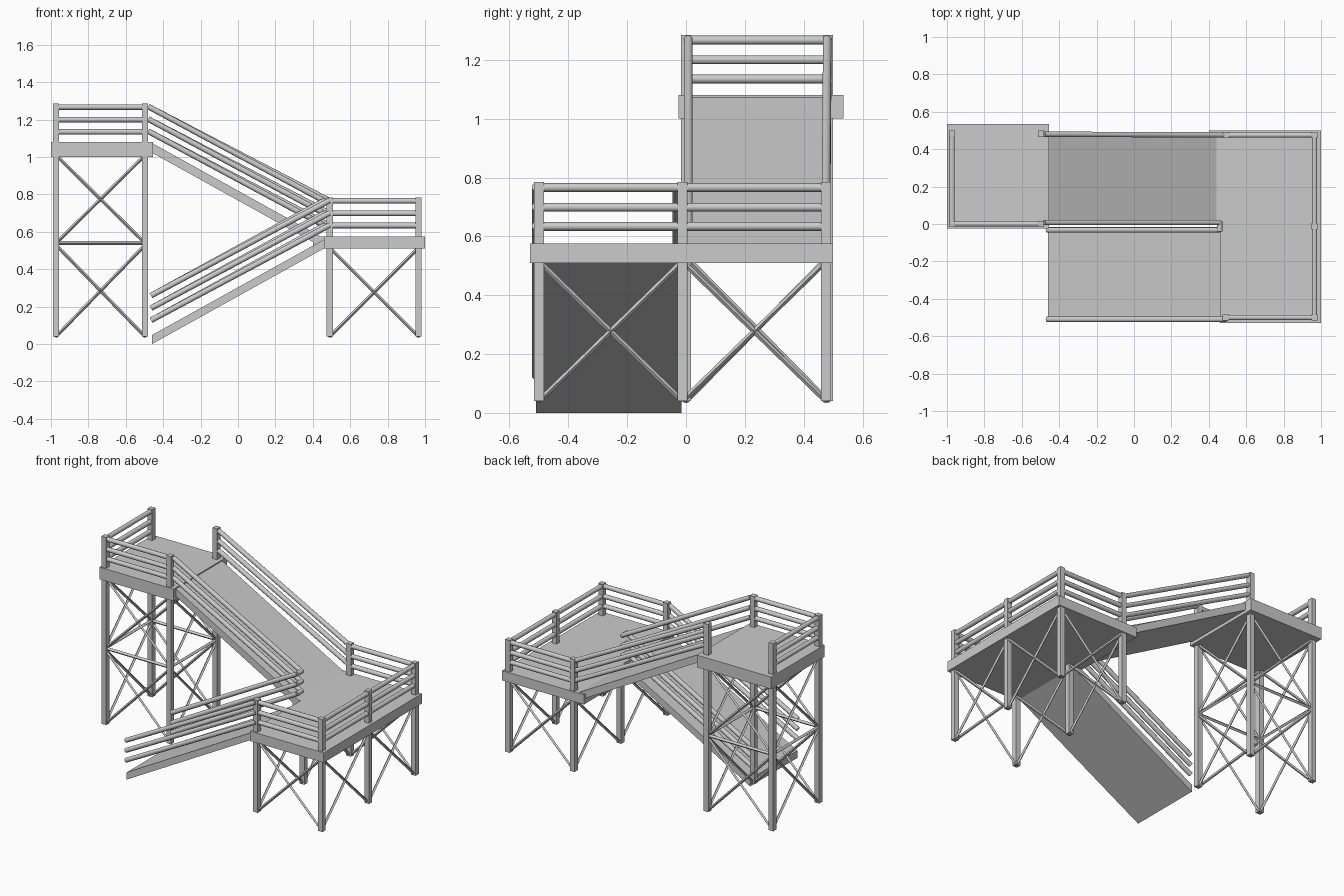
import bpy, bmesh
from mathutils import Vector

if "Cube" in bpy.data.objects:
    bpy.data.objects.remove(bpy.data.objects["Cube"])


def mesh_object(name, bm):
    bmesh.ops.recalc_face_normals(bm, faces=bm.faces[:])
    me = bpy.data.meshes.new(name)
    bm.to_mesh(me)
    bm.free()
    ob = bpy.data.objects.new(name, me)
    bpy.context.collection.objects.link(ob)
    return ob


def prism(name, pts, axis_dir):
    """Extrude a flat outline along a vector."""
    bm = bmesh.new()
    face = bm.faces.new([bm.verts.new(p) for p in pts])
    ext = bmesh.ops.extrude_face_region(bm, geom=[face])
    verts = [g for g in ext["geom"] if isinstance(g, bmesh.types.BMVert)]
    bmesh.ops.translate(bm, verts=verts, vec=axis_dir)
    return mesh_object(name, bm)


def post(name, x, y, z0, z1, w=0.034):
    h = w / 2
    return prism(name, [(x - h, y - h, z0), (x + h, y - h, z0),
                        (x + h, y + h, z0), (x - h, y + h, z0)], (0, 0, z1 - z0))


def bar(name, a, b, r, sides):
    """Straight round or square bar between two points."""
    a, b = Vector(a), Vector(b)
    d = b - a
    bm = bmesh.new()
    bmesh.ops.create_cone(bm, cap_ends=True, segments=sides, radius1=r, radius2=r, depth=d.length)
    ob = mesh_object(name, bm)
    ob.rotation_mode = 'QUATERNION'
    ob.rotation_quaternion = d.to_track_quat('Z', 'Y')
    ob.location = (a + b) / 2
    if sides > 4:
        for p in ob.data.polygons:
            p.use_smooth = len(p.vertices) == 4
    return ob


def rails(name, a, b, za, zb):
    for dz in (0.0, 0.065, 0.132):
        bar(name, (*a, za + dz), (*b, zb + dz), 0.015, 10)


def cross(name, a, b, z0, z1):
    bar(name, (*a, z0), (*b, z1), 0.009, 4)
    bar(name, (*a, z1), (*b, z0), 0.009, 4)


def ramp(name, xa, za, xb, zb, t, y0, y1):
    prism(name, [(xa, y0, za), (xb, y0, zb), (xb, y0, zb - t), (xa, y0, za - t)], (0, y1 - y0, 0))


# Decks
prism("upper_deck", [(-1, -0.025, 1.0), (-0.455, -0.025, 1.0), (-0.455, 0.535, 1.0),
                     (-1, 0.535, 1.0)], (0, 0, 0.08))
prism("lower_deck", [(0.46, -0.53, 0.51), (1, -0.53, 0.51), (1, 0.5, 0.51), (0.40, 0.5, 0.51),
                     (0.40, 0.0, 0.51), (0.46, 0.0, 0.51)], (0, 0, 0.065))

# Ramps
ramp("upper_ramp", -0.46, 1.075, 0.46, 0.565, 0.052, 0.0, 0.485)
ramp("lower_ramp", -0.46, 0.048, 0.465, 0.562, 0.048, -0.51, -0.015)

# Upper tower: posts, mid ties and two tiers of cross braces
XL, XR, YF, YB = -0.973, -0.497, 0.0, 0.483
tower = [(XL, YF), (XR, YF), (XR, YB), (XL, YB)]
for i, p in enumerate(tower):
    q = tower[(i + 1) % 4]
    post("tower_post", *p, 0.04, 1.285)
    bar("tower_tie", (*p, 0.54), (*q, 0.54), 0.011, 4)
    cross("tower_brace", p, q, 0.04, 0.53)
    cross("tower_brace", p, q, 0.54, 1.01)

# Lower landing: posts and cross braces
LX, RX, F, M, B = 0.49, 0.965, -0.5, -0.012, 0.476
ring = [(LX, F), (RX, F), (RX, M), (RX, B), (LX, B), (LX, M)]
for i, p in enumerate(ring):
    post("landing_post", *p, 0.04, 0.53 if p == (LX, M) else 0.785)
    cross("landing_brace", p, ring[(i + 1) % 6], 0.04, 0.515)

# Level railings
rails("upper_rail", (XL, YF), (XR, YF), 1.135, 1.135)
rails("upper_rail", (XL, YF), (XL, YB), 1.135, 1.135)
for p, q in zip(ring[:4], ring[1:5]):
    rails("landing_rail", p, q, 0.634, 0.634)

# Sloped railings and the short turn between the inner ones
rails("upper_ramp_rail", (-0.48, 0.008), (0.46, 0.008), 1.138, 0.634)
rails("upper_ramp_rail", (-0.48, YB - 0.003), (LX, B), 1.138, 0.634)
rails("lower_ramp_rail", (-0.465, -0.51), (LX, -0.51), 0.127, 0.636)
rails("lower_ramp_rail", (-0.465, -0.032), (0.46, -0.032), 0.127, 0.634)
rails("rail_turn", (0.458, -0.04), (0.458, 0.016), 0.634, 0.634)
